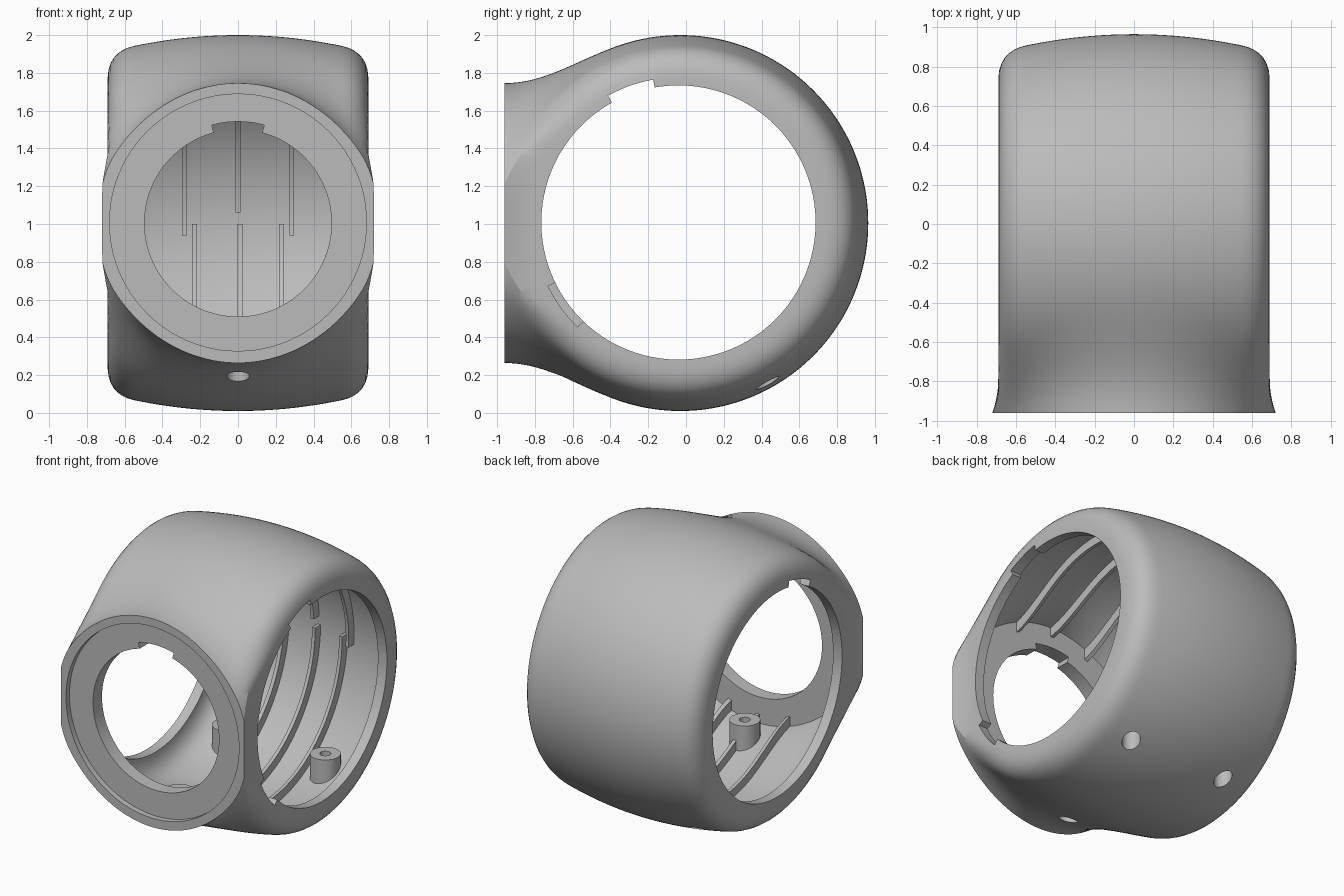
import bpy, bmesh, math
from mathutils import Matrix, Vector

cube = bpy.data.objects.get("Cube")
if cube:
    bpy.data.objects.remove(cube, do_unlink=True)

CENTRE = Vector((0, -0.03, 1.005))
FRONT, PLATE_BACK, WALL = -0.96, -0.82, 0.07

grey = bpy.data.materials.new("satin grey")
grey.use_nodes = True
grey.diffuse_color = (0.5, 0.5, 0.5, 1)
grey.node_tree.nodes["Principled BSDF"].inputs["Base Color"].default_value = (0.5, 0.5, 0.5, 1)


def make(name, bm):
    bmesh.ops.recalc_face_normals(bm, faces=bm.faces)
    mesh = bpy.data.meshes.new(name)
    bm.to_mesh(mesh)
    bm.free()
    obj = bpy.data.objects.new(name, mesh)
    mesh.materials.append(grey)
    bpy.context.collection.objects.link(obj)
    return obj


def boolean(target, cutter, operation="DIFFERENCE", keep=False):
    mod = target.modifiers.new("cut", "BOOLEAN")
    mod.operation, mod.solver, mod.object = operation, "MANIFOLD", cutter
    bpy.context.view_layer.objects.active = target
    bpy.ops.object.modifier_apply(modifier=mod.name)
    if not keep:
        bpy.data.objects.remove(cutter, do_unlink=True)


# Smooth body shape: a barrel along x blended into a round neck towards the front
def smooth_min(a, b, k):
    return min(a, b) - max(k - abs(a - b), 0) ** 2 / (4 * k)


def body_field(p):
    x, y, z = abs(p.x), p.y, p.z
    barrel = math.hypot(y, z) - (0.995 - 0.19 * x * x)
    barrel = -smooth_min(-barrel, 0.69 - x, 0.14)
    neck = math.hypot(x * 1.03, z) - 0.74 + max(0, y + 0.2)
    side = x - 0.69 - 1.2 * max(0, -0.77 - y) ** 2
    return max(smooth_min(barrel, neck, 0.2), side, -1.3 - y)


def body_solid(name, inset, front, around, across):
    bm = bmesh.new()
    bmesh.ops.create_uvsphere(bm, u_segments=around, v_segments=across, radius=1,
                              matrix=Matrix.Rotation(math.pi / 2, 4, "Y"))
    for v in bm.verts:
        ray, low, high = v.co.normalized(), 0.0, 2.5
        for _ in range(20):
            mid = (low + high) / 2
            if body_field(ray * mid) + inset < 0:
                low = mid
            else:
                high = mid
        v.co = ray * low + CENTRE
    # Flat front end
    bmesh.ops.bisect_plane(bm, geom=bm.verts[:] + bm.edges[:] + bm.faces[:],
                           plane_co=(0, front, 0), plane_no=(0, -1, 0), clear_outer=True)
    bmesh.ops.holes_fill(bm, edges=[e for e in bm.edges if e.is_boundary])
    return make(name, bm)


def cylinder(name, radius, start, end, sides=96):
    start, end = Vector(start), Vector(end)
    axis = end - start
    turn = axis.to_track_quat("Z", "Y").to_matrix().to_4x4()
    bm = bmesh.new()
    bmesh.ops.create_cone(bm, cap_ends=True, segments=sides, radius1=radius, radius2=radius,
                          depth=axis.length, matrix=Matrix.Translation((start + end) / 2) @ turn)
    return make(name, bm)


def sector(name, inner, outer, from_deg, to_deg, place, push):
    """Prism of a ring sector; place(u, v) puts its plane in space."""
    steps = [math.radians(from_deg + (to_deg - from_deg) * i / 8) for i in range(9)]
    outline = [(outer * math.cos(a), outer * math.sin(a)) for a in steps]
    outline += [(inner * math.cos(a), inner * math.sin(a)) for a in reversed(steps)]
    bm = bmesh.new()
    face = bm.faces.new([bm.verts.new(place(u, v)) for u, v in outline])
    ext = bmesh.ops.extrude_face_region(bm, geom=[face])
    bmesh.ops.translate(bm, vec=push, verts=[g for g in ext["geom"] if isinstance(g, bmesh.types.BMVert)])
    return make(name, bm)


# Hollow shell
shell = body_solid("shell", 0, FRONT, 192, 112)
boolean(shell, body_solid("cavity", WALL, PLATE_BACK, 128, 72))

# Side openings with locating notches
boolean(shell, cylinder("side_opening", 0.726, (-1, -0.04, 1.008), (1, -0.04, 1.008)))


def side_notch(from_deg, to_deg, x_start, length):
    boolean(shell, sector("side_notch", 0.6, 0.768, from_deg, to_deg,
                          lambda u, v: (x_start, u - 0.04, v + 1.008), (length, 0, 0)))


side_notch(100, 119, -1, 2)
side_notch(206, 226, 0.5, 0.5)

# Front opening: shallow recess, round hole and key notch
boolean(shell, cylinder("front_recess", 0.68, (0, -1.1, 1.008), (0, -0.92, 1.008)))
boolean(shell, cylinder("front_hole", 0.495, (0, -1.1, 1.005), (0, -0.6, 1.005)))
boolean(shell, sector("front_notch", 0.4, 0.537, 75, 105,
                      lambda u, v: (u, -1.1, v + 1.005), (0, 0.5, 0)))

# Screw bosses, with counterbores from below
embed = body_solid("embed", 0.03, FRONT, 96, 56)
bosses = [("front_boss", 0, -0.66, 0.41), ("rear_left_boss", 0.385, 0.43, 0.36),
          ("rear_right_boss", -0.385, 0.43, 0.36)]


def post(name, x, y, radius, top):
    return cylinder(name, radius, (x, y, -0.1), (x, y, top), 32)


boss_objects = []
for name, x, y, top in bosses:
    boss = post(name, x, y, 0.1, top)
    boolean(boss, embed, "INTERSECT", keep=True)
    for part in (shell, boss):
        boolean(part, post("counterbore", x, y, 0.06, top - 0.09))
        boolean(part, post("screw_hole", x, y, 0.036, top + 0.1))
    boss_objects.append(boss)

# Reinforcing ribs following the inner wall, three above and three below
bm = bmesh.new()
for x, low, high in [(0, 1.06, 2), (-0.285, 0.94, 2), (0.285, 0.94, 2),
                     (-0.23, 0, 1.0), (0.01, 0, 1.0), (0.23, 0, 1.0)]:
    size = Matrix.Diagonal((0.025, 1.83, high - low, 1))
    bmesh.ops.create_cube(bm, size=1, matrix=Matrix.Translation((x, 0.085, (low + high) / 2)) @ size)
ribs = make("ribs", bm)
boolean(ribs, embed, "INTERSECT")
boolean(ribs, body_solid("rib_inside", WALL + 0.06, -1.0, 128, 72))
boolean(ribs, post("boss_clearance", 0, -0.66, 0.098, 0.6))

# Smooth shading with crisp machined edges
bpy.ops.object.select_all(action="DESELECT")
for obj in [shell, ribs] + boss_objects:
    obj.select_set(True)
bpy.context.view_layer.objects.active = shell
bpy.ops.object.shade_smooth_by_angle(angle=math.radians(30))
